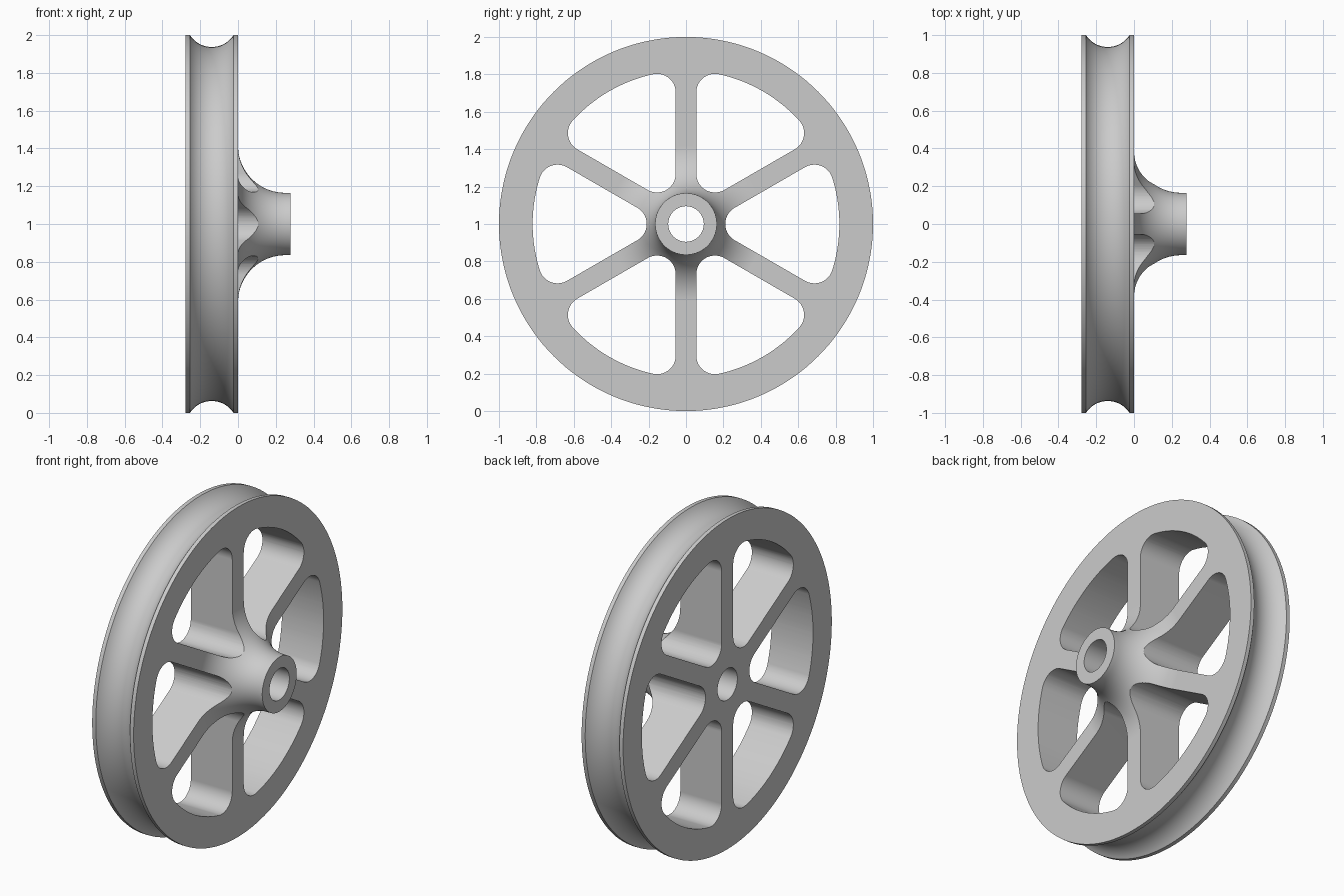
import bpy, bmesh
from math import sin, cos, pi, radians, sqrt, asin, atan2
from mathutils import Vector, Matrix

if "Cube" in bpy.data.objects:
    bpy.data.objects.remove(bpy.data.objects["Cube"], do_unlink=True)

SEGMENTS = 144
BACK, FACE, HUB_END = -0.278, 0.0, 0.278
BORE, HUB, RIM = 0.095, 0.165, 1.0
SPOKE_HALF, POCKET_OUT, CORNER = 0.055, 0.82, 0.1


def arc(cx, cy, r, a0, a1, n):
    """Points on a circular arc, angles in radians."""
    return [(cx + r * cos(a0 + (a1 - a0) * i / n),
             cy + r * sin(a0 + (a1 - a0) * i / n)) for i in range(n + 1)]


def make_object(name, bm):
    bmesh.ops.recalc_face_normals(bm, faces=bm.faces)
    mesh = bpy.data.meshes.new(name)
    bm.to_mesh(mesh)
    bm.free()
    obj = bpy.data.objects.new(name, mesh)
    bpy.context.collection.objects.link(obj)
    return obj


def lathe(name, profile):
    """Spin a closed (x, radius) profile about the x axis."""
    bm = bmesh.new()
    rings = []
    for s in range(SEGMENTS):
        a = 2 * pi * s / SEGMENTS
        rings.append([bm.verts.new((x, r * cos(a), r * sin(a))) for x, r in profile])
    n = len(profile)
    for s in range(SEGMENTS):
        p, q = rings[s], rings[(s + 1) % SEGMENTS]
        for i in range(n):
            j = (i + 1) % n
            bm.faces.new((p[i], p[j], q[j], q[i]))
    return make_object(name, bm)


def pocket_outline():
    """Rounded opening between two spokes, centred on the +y direction."""
    half = radians(30)
    # inner corner, between the two spoke sides
    pts = arc((SPOKE_HALF + CORNER) / sin(half), 0, CORNER, pi * 4 / 3, pi * 2 / 3, 14)
    # outer corner on the upper side, then the rim arc, then the mirrored corner
    ring = POCKET_OUT - CORNER
    a = half - asin((SPOKE_HALF + CORNER) / ring)
    upper = arc(ring * cos(a), ring * sin(a), CORNER, pi * 2 / 3, a, 14)
    pts += upper
    pts += arc(0, 0, POCKET_OUT, a, -a, 18)[1:-1]
    pts += [(u, -v) for u, v in reversed(upper)]
    return pts


# Wheel body: bore, flat back, grooved rim, flat face, flared hub
depth, half_groove = 0.063, 0.115
groove_r = (half_groove ** 2 + depth ** 2) / (2 * depth)
groove_x = (BACK + FACE) / 2
groove_c = RIM - depth + groove_r
spread = asin(half_groove / groove_r)
flare = 0.25
profile = [(BACK, BORE), (BACK, RIM)]
profile += arc(groove_x, groove_c, groove_r, -pi / 2 - spread, -pi / 2 + spread, 20)
profile += [(FACE, RIM)]
profile += arc(flare, HUB + flare, flare, pi, pi * 1.5, 20)
profile += [(HUB_END, HUB), (HUB_END, BORE)]
wheel = lathe("spoked_pulley_wheel", profile)

# Six pocket cutters leave the spokes standing
bm = bmesh.new()
outline = pocket_outline()
for k in range(6):
    turn = Matrix.Rotation(radians(60 * k), 4, 'X')
    face = bm.faces.new([bm.verts.new(turn @ Vector((-0.5, u, v))) for u, v in outline])
    ext = bmesh.ops.extrude_face_region(bm, geom=[face])
    top = [g for g in ext["geom"] if isinstance(g, bmesh.types.BMVert)]
    bmesh.ops.translate(bm, verts=top, vec=(1, 0, 0))
cutter = make_object("pocket_cutter", bm)
cutter.hide_render = True

cut = wheel.modifiers.new("pockets", 'BOOLEAN')
cut.operation = 'DIFFERENCE'
cut.solver = 'EXACT'
cut.object = cutter
bpy.ops.object.select_all(action='DESELECT')
wheel.select_set(True)
bpy.context.view_layer.objects.active = wheel
bpy.ops.object.modifier_apply(modifier=cut.name)
bpy.data.objects.remove(cutter, do_unlink=True)

# Smooth curved surfaces, crisp edges, flat faces kept flat
bpy.ops.object.shade_smooth_by_angle(angle=radians(25))
weighted = wheel.modifiers.new("weighted_normals", 'WEIGHTED_NORMAL')
weighted.keep_sharp = True

# Plain grey metal
grey = bpy.data.materials.new("plain_grey")
grey.use_nodes = True
color = (0.6, 0.6, 0.6, 1)
grey.diffuse_color = color
grey.node_tree.nodes["Principled BSDF"].inputs["Base Color"].default_value = color
wheel.data.materials.clear()
wheel.data.materials.append(grey)

# Stand on the ground, centred
wheel.location.z = 1.0
